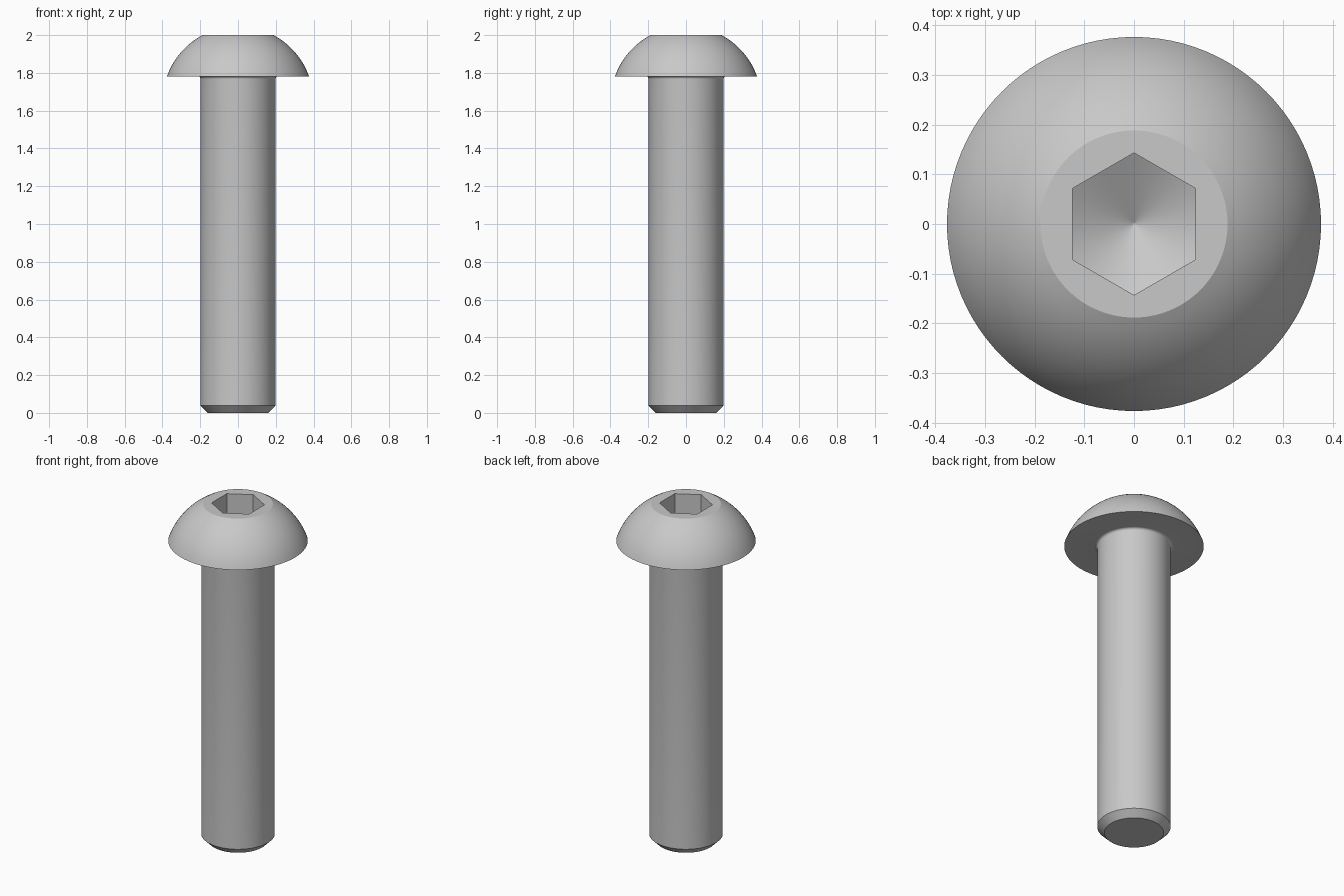
import bpy, bmesh
from math import sin, cos, tan, pi, radians, atan2, hypot

cube = bpy.data.objects.get("Cube")
if cube:
    bpy.data.objects.remove(cube)

SEG = 96
SHAFT, HEAD, CROWN = 0.198, 0.376, 0.188      # radii
TOP, SEAT = 2.0, 1.782                        # head heights
CHAMFER, FILLET = 0.038, 0.015
HEX, DEPTH = 0.1238, 0.118                    # socket half width, corner depth
CORNER = HEX / cos(pi / 6)
SLOPE = tan(radians(30))                      # drilled cone at socket floor

steel = bpy.data.materials.new("steel grey")
steel.use_nodes = True
grey = (0.58, 0.58, 0.58, 1)
steel.diffuse_color = grey
steel.node_tree.nodes["Principled BSDF"].inputs["Base Color"].default_value = grey


def circle(r, z):
    return [(r * cos(a), r * sin(a), z) for a in angles]


def hexagon(height):
    """Hexagon with corners on the y axis; height depends on the radius."""
    ring = []
    for a in angles:
        r = HEX / cos((a + pi / 6) % (pi / 3) - pi / 6)
        ring.append((r * cos(a), r * sin(a), height(r)))
    return ring


def floor_height(r):
    return TOP - DEPTH - (CORNER - r) * SLOPE


angles = [2 * pi * i / SEG for i in range(SEG)]

# Shaft with chamfered tip
rings = [circle(SHAFT - CHAMFER, 0), circle(SHAFT, CHAMFER)]

# Fillet under the head
for i in range(7):
    a = pi / 2 * i / 6
    rings.append(circle(SHAFT + FILLET * (1 - cos(a)), SEAT - FILLET * (1 - sin(a))))

# Domed head: arc centred on the axis through the rim and the crown edge
centre = (TOP + SEAT - (HEAD**2 - CROWN**2) / (TOP - SEAT)) / 2
dome = hypot(HEAD, SEAT - centre)
start, end = atan2(SEAT - centre, HEAD), atan2(TOP - centre, CROWN)
for i in range(15):
    a = start + (end - start) * i / 14
    rings.append(circle(dome * cos(a), centre + dome * sin(a)))

# Hexagonal socket with conical floor
rings.append(hexagon(lambda r: TOP))
rings.append(hexagon(floor_height))
for r in (HEX * 0.5, HEX * 0.03):
    rings.append(circle(r, floor_height(r)))

# Skin the rings
bm = bmesh.new()
loops = [[bm.verts.new(p) for p in ring] for ring in rings]
for low, high in zip(loops, loops[1:]):
    for i in range(SEG):
        j = (i + 1) % SEG
        bm.faces.new((low[i], low[j], high[j], high[i]))
bm.faces.new(reversed(loops[0]))
tip = bm.verts.new((0, 0, floor_height(0)))
for i in range(SEG):
    bm.faces.new((loops[-1][i], loops[-1][(i + 1) % SEG], tip))
bmesh.ops.recalc_face_normals(bm, faces=bm.faces)

mesh = bpy.data.meshes.new("button_head_screw")
bm.to_mesh(mesh)
bm.free()
mesh.materials.append(steel)
screw = bpy.data.objects.new("button_head_screw", mesh)
bpy.context.collection.objects.link(screw)

# Smooth curves, keep machined edges crisp
bpy.ops.object.select_all(action="DESELECT")
screw.select_set(True)
bpy.context.view_layer.objects.active = screw
bpy.ops.object.shade_smooth_by_angle(angle=radians(20))
